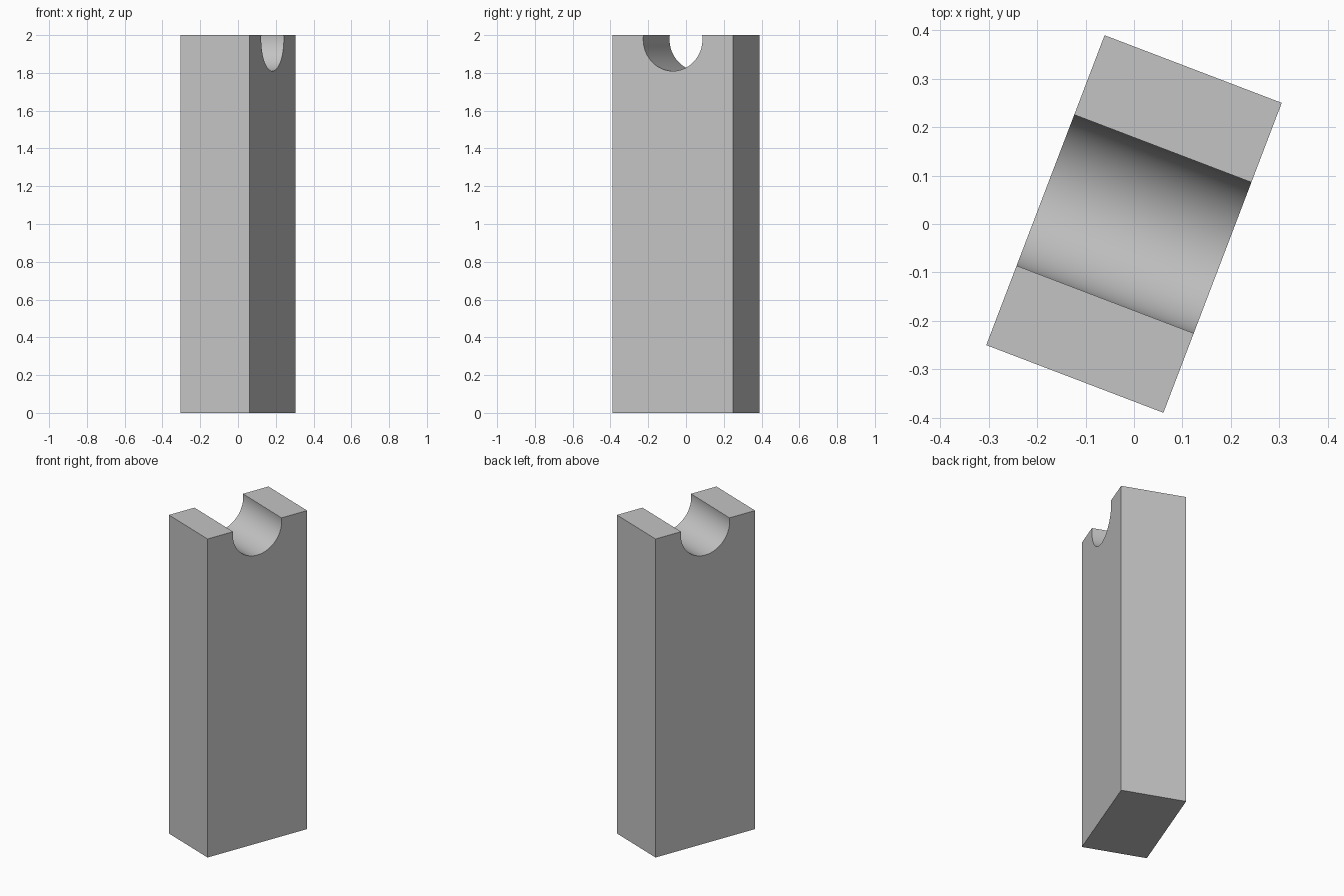
import bpy
import bmesh
from math import sin, cos, acos, pi, radians

old = bpy.data.objects.get("Cube")
if old:
    bpy.data.objects.remove(old, do_unlink=True)

HEIGHT, THICK, WIDTH = 2.0, 0.391, 0.684
RADIUS, DROP = 0.168, 0.022     # groove radius, depth of its axis below the top
TURN = radians(-20.9)
STEPS = 48

grey = bpy.data.materials.new("plain grey")
grey.use_nodes = True
colour = (0.55, 0.55, 0.55, 1)
grey.diffuse_color = colour
grey.node_tree.nodes["Principled BSDF"].inputs["Base Color"].default_value = colour

# Profile of the post, with the round groove cut into its top edge
half = WIDTH / 2
start = acos(DROP / RADIUS)     # angle from straight up to the groove lip
profile = [(-half, HEIGHT), (-half, 0), (half, 0), (half, HEIGHT)]
for i in range(STEPS + 1):
    a = start + (2 * pi - 2 * start) * i / STEPS
    profile.append((RADIUS * sin(a), HEIGHT - DROP + RADIUS * cos(a)))

# Extrude the profile through the thickness
bm = bmesh.new()
face = bm.faces.new([bm.verts.new((-THICK / 2, y, z)) for y, z in profile])
new = bmesh.ops.extrude_face_region(bm, geom=[face], use_keep_orig=True)["geom"]
bmesh.ops.translate(bm, vec=(THICK, 0, 0),
                    verts=[v for v in new if isinstance(v, bmesh.types.BMVert)])
bmesh.ops.recalc_face_normals(bm, faces=bm.faces)
mesh = bpy.data.meshes.new("grooved_post")
bm.to_mesh(mesh)
bm.free()
mesh.materials.append(grey)

post = bpy.data.objects.new("grooved_post", mesh)
post.rotation_euler.z = TURN
bpy.context.collection.objects.link(post)

# Smooth groove, sharp edges elsewhere
bpy.ops.object.select_all(action='DESELECT')
post.select_set(True)
bpy.context.view_layer.objects.active = post
bpy.ops.object.shade_smooth_by_angle(angle=radians(30))
